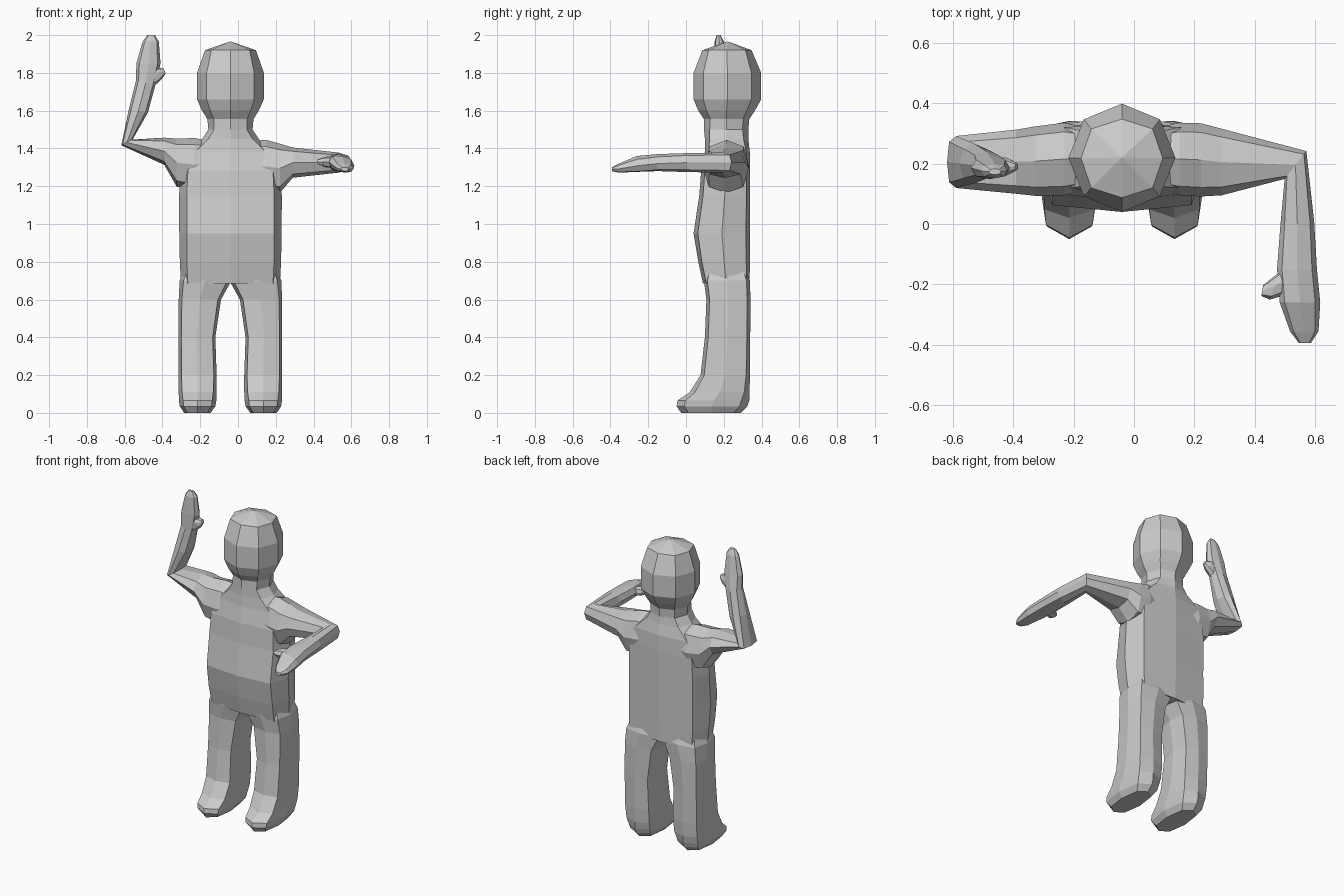
import bpy, bmesh
from mathutils import Vector

CX = -0.04  # body centre line


def loft(name, rings):
    """Eight-sided skin through rings of (centre, U half axis, V half axis, corner factor)."""
    bm = bmesh.new()
    loops = []
    for c, u, v, k in rings:
        c, u, v = Vector(c), Vector(u), Vector(v)
        pts = [(1, 0), (k, k), (0, 1), (-k, k), (-1, 0), (-k, -k), (0, -1), (k, -k)]
        loops.append([bm.verts.new(c + u * a + v * b) for a, b in pts])
    for lo, hi in zip(loops, loops[1:]):
        for i in range(8):
            j = (i + 1) % 8
            bm.faces.new((lo[i], lo[j], hi[j], hi[i]))
    for end in (loops[0], loops[-1]):
        bm.faces.new(end)
    bmesh.ops.recalc_face_normals(bm, faces=bm.faces)
    me = bpy.data.meshes.new(name)
    bm.to_mesh(me)
    bm.free()
    ob = bpy.data.objects.new(name, me)
    bpy.context.collection.objects.link(ob)
    return ob


def level(z, x, w, y0, y1, k):
    """Horizontal ring from half width and front / back depth."""
    return ((x, (y0 + y1) / 2, z), (w, 0, 0), (0, (y1 - y0) / 2, 0), k)


# torso, neck and head in one column
body = loft("body", [level(z, CX, w, a, b, k) for z, w, a, b, k in [
    (0.685, 0.262, 0.09, 0.337, 0.86),
    (0.80, 0.268, 0.065, 0.338, 0.86),
    (0.95, 0.271, 0.04, 0.34, 0.85),
    (1.15, 0.272, 0.07, 0.34, 0.85),
    (1.28, 0.265, 0.08, 0.34, 0.85),
    (1.38, 0.225, 0.10, 0.338, 0.84),
    (1.45, 0.15, 0.10, 0.33, 0.78),
    (1.50, 0.117, 0.095, 0.33, 0.74),
    (1.555, 0.122, 0.095, 0.335, 0.72),
    (1.60, 0.15, 0.065, 0.365, 0.71),
    (1.66, 0.177, 0.04, 0.398, 0.71),
    (1.80, 0.177, 0.04, 0.398, 0.71),
    (1.92, 0.135, 0.087, 0.347, 0.75),
    (1.966, 0.003, 0.217, 0.223, 0.71)]])

parts = []

# legs with feet: z, outer and inner distance from the centre line, front, back
leg = [
    (0.00, 0.245, 0.105, -0.025, 0.29, 0.76),
    (0.035, 0.268, 0.08, -0.05, 0.325, 0.78),
    (0.065, 0.273, 0.075, -0.045, 0.335, 0.78),
    (0.11, 0.274, 0.073, 0.02, 0.337, 0.82),
    (0.20, 0.274, 0.073, 0.077, 0.338, 0.85),
    (0.40, 0.274, 0.08, 0.10, 0.34, 0.85),
    (0.60, 0.274, 0.05, 0.108, 0.341, 0.85),
    (0.70, 0.269, -0.005, 0.095, 0.339, 0.85),
    (0.80, 0.23, 0.03, 0.13, 0.30, 0.85)]
for side, s in (("right", -1), ("left", 1)):
    parts.append(loft(side + "_leg", [
        level(z, CX + s * (o + i) / 2, (o - i) / 2, a, b, k) for z, o, i, a, b, k in leg]))

# arm bent forward
parts.append(loft("forward_arm", [
    ((0.06, 0.215, 1.31), (0, 0.10, 0), (0, 0, 0.13), 0.75),
    ((0.15, 0.215, 1.305), (0, 0.12, 0), (0, 0, 0.14), 0.75),
    ((0.222, 0.212, 1.295), (0, 0.121, 0), (0, 0, 0.13), 0.75),
    ((0.29, 0.205, 1.325), (0, 0.11, 0), (0, 0, 0.08), 0.75),
    ((0.534, 0.195, 1.325), (0.036, 0.046, 0), (0, 0, 0.053), 0.78),
    ((0.54, 0.0, 1.325), (0.056, 0.005, 0), (0, 0, 0.05), 0.75),
    ((0.539, -0.15, 1.325), (0.066, 0, -0.005), (0, 0, 0.045), 0.75),
    ((0.549, -0.26, 1.318), (0.067, 0, -0.01), (0, 0, 0.042), 0.75),
    ((0.563, -0.355, 1.296), (0.047, 0, -0.004), (0, 0, 0.024), 0.75),
    ((0.565, -0.393, 1.29), (0.02, 0, 0), (0, 0, 0.01), 0.75)]))
parts.append(loft("forward_thumb", [
    ((0.53, -0.17, 1.325), (0.015, 0.06, 0), (0, 0, 0.032), 0.75),
    ((0.465, -0.205, 1.328), (0.015, 0.045, 0), (0, 0, 0.028), 0.75),
    ((0.424, -0.22, 1.33), (0.003, 0.018, 0), (0, 0, 0.013), 0.75)]))

# arm raised in a wave
parts.append(loft("raised_arm", [
    ((-0.14, 0.215, 1.32), (0, 0.10, 0), (0, 0, 0.12), 0.75),
    ((-0.23, 0.215, 1.315), (0, 0.12, 0), (0, 0, 0.14), 0.75),
    ((-0.325, 0.208, 1.325), (0, 0.115, 0), (0, 0, 0.127), 0.75),
    ((-0.39, 0.206, 1.385), (0, 0.106, 0), (0, 0, 0.072), 0.75),
    ((-0.588, 0.205, 1.432), (0, 0.086, 0), (0.03, 0, 0.015), 0.78),
    ((-0.527, 0.20, 1.60), (0, 0.065, 0), (0.05, 0, -0.01), 0.75),
    ((-0.488, 0.195, 1.75), (0, 0.045, 0), (0.052, 0, -0.01), 0.75),
    ((-0.474, 0.185, 1.85), (0, 0.036, 0), (0.064, 0, 0), 0.75),
    ((-0.462, 0.176, 1.965), (0, 0.025, 0), (0.043, 0, 0), 0.75),
    ((-0.46, 0.173, 2.0), (0, 0.01, 0), (0.02, 0, 0), 0.75)]))
parts.append(loft("raised_thumb", [
    ((-0.48, 0.19, 1.77), (0, 0.034, 0), (0.02, 0, -0.055), 0.75),
    ((-0.42, 0.19, 1.80), (0, 0.029, 0), (0.02, 0, -0.03), 0.75),
    ((-0.388, 0.19, 1.81), (0, 0.012, 0), (0.005, 0, -0.012), 0.75)]))

# fuse everything into one skin
for p in parts:
    m = body.modifiers.new(p.name, "BOOLEAN")
    m.operation, m.solver, m.object = "UNION", "EXACT", p
bpy.context.view_layer.update()
fused = bpy.data.meshes.new_from_object(
    body.evaluated_get(bpy.context.evaluated_depsgraph_get()))
body.modifiers.clear()
body.data = fused
for p in parts:
    bpy.data.objects.remove(p)
